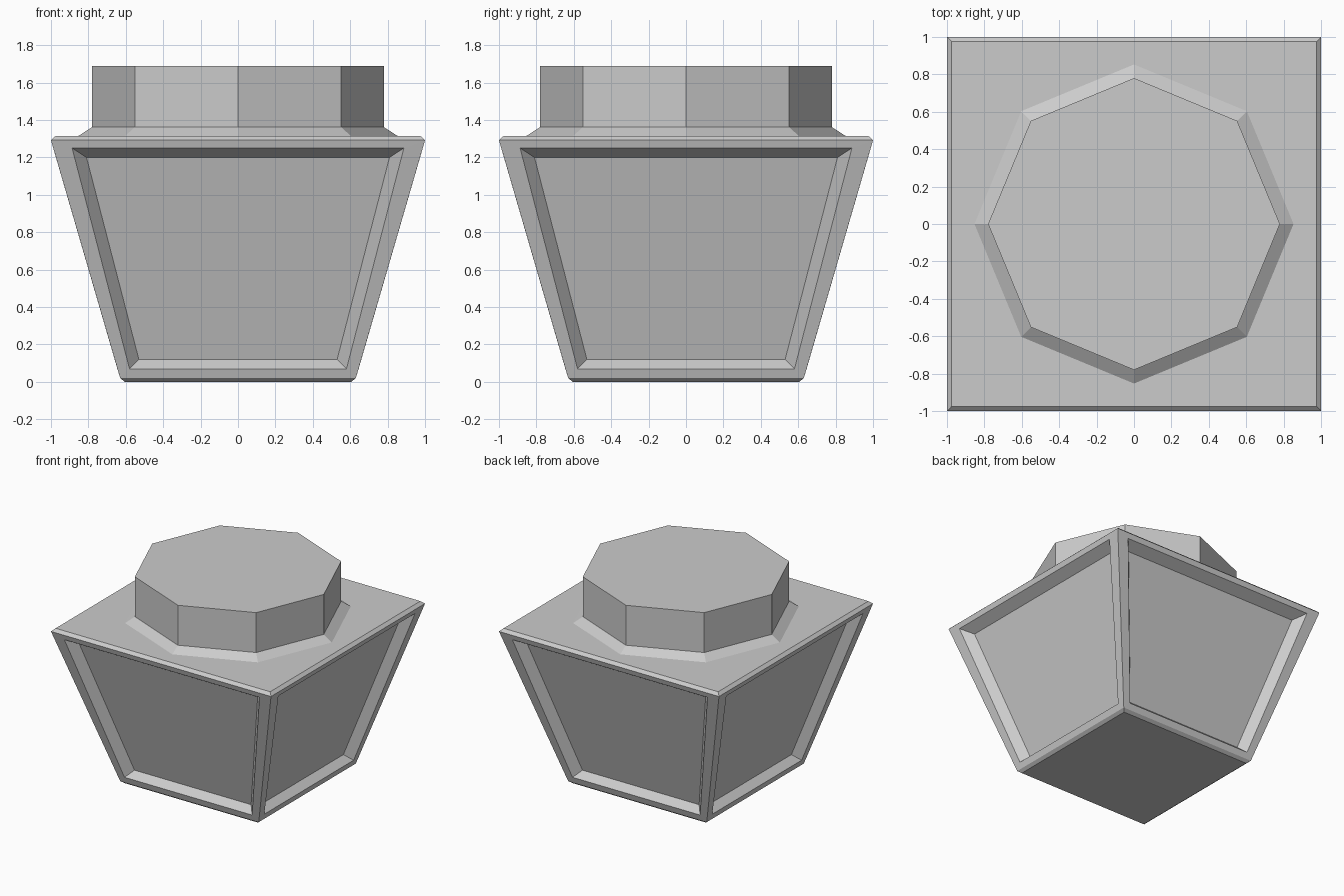
import bpy, bmesh
from math import cos, sin, pi
from mathutils import Vector, Matrix

if "Cube" in bpy.data.objects:
    bpy.data.objects.remove(bpy.data.objects["Cube"])

NECK_BASE, NECK_TOP = 0.853, 0.78   # octagon radii
LID_Z = 1.315


def finish(name, bm):
    bmesh.ops.remove_doubles(bm, verts=bm.verts, dist=0.0005)
    bmesh.ops.recalc_face_normals(bm, faces=bm.faces)
    mesh = bpy.data.meshes.new(name)
    bm.to_mesh(mesh)
    bm.free()
    obj = bpy.data.objects.new(name, mesh)
    bpy.context.collection.objects.link(obj)
    return obj


def add_face(bm, pts, mat=Matrix()):
    bm.faces.new([bm.verts.new(mat @ Vector(p)) for p in pts])


def bridge(bm, a, b, mat=Matrix()):
    for i in range(len(a)):
        j = (i + 1) % len(a)
        add_face(bm, (a[i], a[j], b[j], b[i]), mat)


def trapezoid(low, high):
    # each end is (half width, distance from axis, height)
    (w0, d0, z0), (w1, d1, z1) = low, high
    return [(-w0, -d0, z0), (w0, -d0, z0), (w1, -d1, z1), (-w1, -d1, z1)]


def octagon(r, z):
    return [(r * cos(k * pi / 4), r * sin(k * pi / 4), z) for k in range(8)]


# Tapered body: one side with its recessed panel, repeated four times
bm = bmesh.new()
wall = trapezoid((0.63, 0.63, 0.02), (1.0, 1.0, 1.292))
opening = trapezoid((0.58, 0.645, 0.07), (0.887, 0.988, 1.25))
panel = trapezoid((0.53, 0.587, 0.12), (0.81, 0.902, 1.20))
for k in range(4):
    rot = Matrix.Rotation(k * pi / 2, 4, 'Z')
    bridge(bm, wall, opening, rot)
    bridge(bm, opening, panel, rot)
    add_face(bm, panel, rot)
    # bottom and top edge chamfers
    add_face(bm, trapezoid((0.605, 0.605, 0), (0.63, 0.63, 0.02)), rot)
    add_face(bm, trapezoid((1.0, 1.0, 1.292), (0.975, 0.975, LID_Z)), rot)
    # shoulder between the square rim and the octagonal neck
    d = NECK_BASE * cos(pi / 4)
    add_face(bm, [(-0.975, -0.975, LID_Z), (0.975, -0.975, LID_Z), (d, -d, LID_Z),
                  (0, -NECK_BASE, LID_Z), (-d, -d, LID_Z)], rot)
b = 0.605
add_face(bm, [(-b, -b, 0), (b, -b, 0), (b, b, 0), (-b, b, 0)])
finish("tapered_body", bm)

# Octagonal neck with a flared foot
bm = bmesh.new()
rings = [octagon(NECK_BASE, LID_Z), octagon(NECK_TOP, 1.362), octagon(NECK_TOP, 1.69)]
for lower, upper in zip(rings, rings[1:]):
    bridge(bm, lower, upper)
add_face(bm, rings[-1])
neck = finish("octagonal_neck", bm)
# open shell: make sure the faces point outwards
top = max(neck.data.polygons, key=lambda p: p.center.z)
if top.normal.z < 0:
    neck.data.flip_normals()
